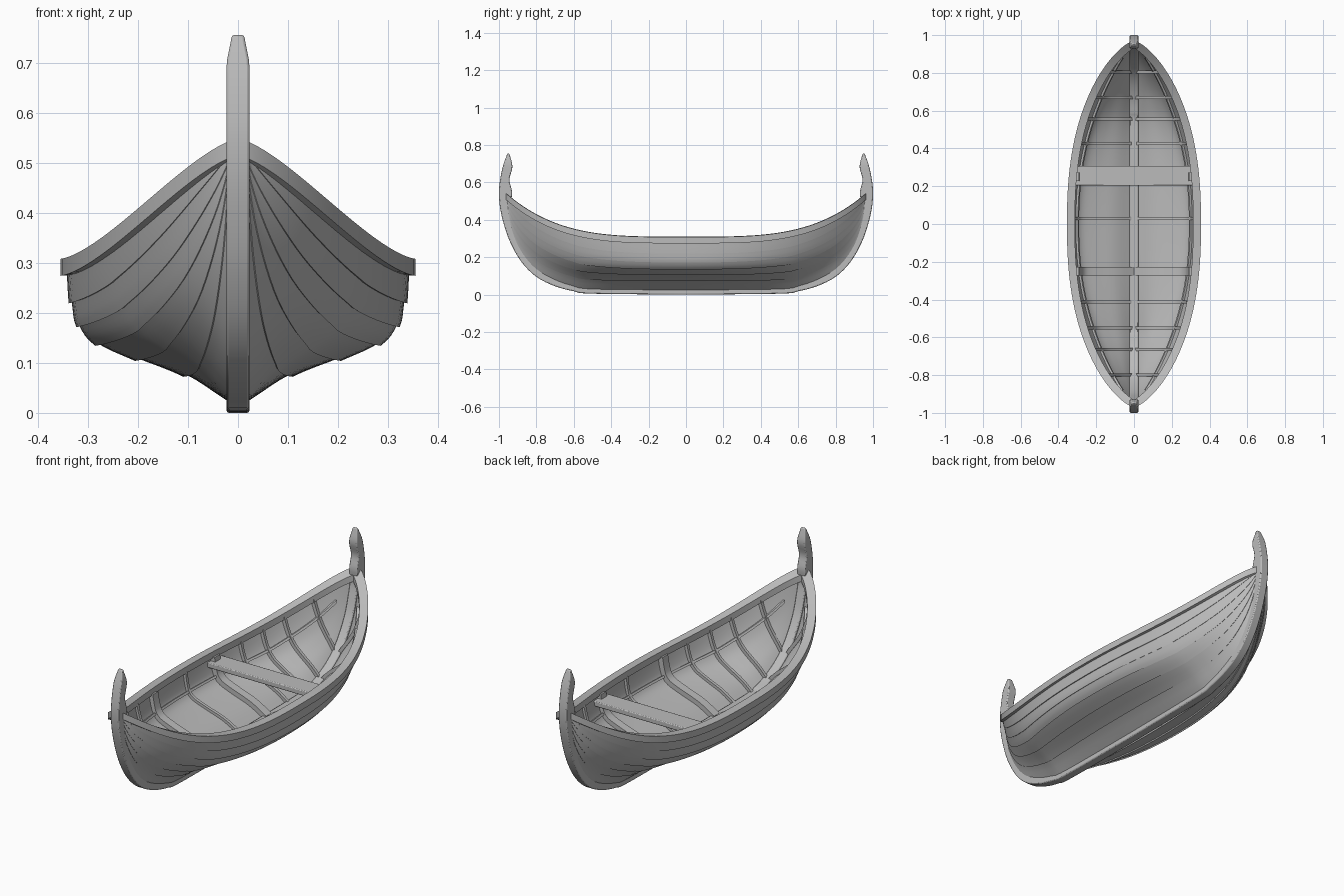
import bpy, bmesh, math
from mathutils import Vector

if "Cube" in bpy.data.objects:
    bpy.data.objects.remove(bpy.data.objects["Cube"])

grey = bpy.data.materials.new("weathered_grey")
grey.diffuse_color = (0.5, 0.5, 0.5, 1)
grey.use_nodes = True
grey.node_tree.nodes["Principled BSDF"].inputs["Base Color"].default_value = grey.diffuse_color


def finish(name, bm, mirror=False, bevel=0.0, angle=35):
    bmesh.ops.recalc_face_normals(bm, faces=bm.faces)
    me = bpy.data.meshes.new(name)
    bm.to_mesh(me)
    bm.free()
    ob = bpy.data.objects.new(name, me)
    bpy.context.collection.objects.link(ob)
    me.materials.append(grey)
    bpy.ops.object.select_all(action='DESELECT')
    ob.select_set(True)
    bpy.context.view_layer.objects.active = ob
    bpy.ops.object.shade_smooth_by_angle(angle=math.radians(angle))
    if mirror:
        ob.modifiers.new("mirror", 'MIRROR')
    if bevel:
        m = ob.modifiers.new("bevel", 'BEVEL')
        m.width, m.segments = bevel, 2
        m.limit_method = 'ANGLE'
    return ob


def sweep(name, rings, **kw):
    """Skin closed rings of points into a capped solid."""
    bm = bmesh.new()
    rows = [[bm.verts.new(p) for p in r] for r in rings]
    for a, b in zip(rows, rows[1:]):
        for i in range(len(a)):
            j = (i + 1) % len(a)
            bm.faces.new((a[i], a[j], b[j], b[i]))
    bm.faces.new(rows[0])
    bm.faces.new(rows[-1])
    return finish(name, bm, **kw)


def spline(pts, n):
    """Catmull-Rom curve through points, n steps per span."""
    p = [Vector(q) for q in pts]
    p = [2 * p[0] - p[1]] + p + [2 * p[-1] - p[-2]]
    out = []
    for i in range(1, len(p) - 2):
        a, b, c, d = p[i - 1:i + 3]
        for k in range(n):
            t = k / n
            out.append(0.5 * (2 * b + (c - a) * t + (2 * a - 5 * b + 4 * c - d) * t * t
                              + (3 * b - a - 3 * c + d) * t ** 3))
    return out + [p[-2]]


# Lines of the boat: plan breadth, sheer height and bottom rise along y
END = 0.97
KEEL = spline([(0, .03), (.5, .033), (.6, .048), (.7, .08), (.8, .135),
               (.87, .21), (.92, .3), (.95, .4), (.97, .53)], 6)


def beam(y):
    return 0.355 * max(0.0, 1 - min(1, abs(y) / END) ** 2.4) ** 0.7


def sheer(y):
    return 0.31 + 0.24 * (abs(y) / END) ** 3.6


def keel_z(y):
    y = abs(y)
    for a, b in zip(KEEL, KEEL[1:]):
        if y <= b.x:
            return a.y + (b.y - a.y) * (y - a.x) / (b.x - a.x)
    return KEEL[-1].y


MID = [(0, 0), (.27, .18), (.57, .30), (.81, .41), (.92, .54), (.965, .71), (1, 1)]
N = 4  # steps per plank


def section(y):
    """Half section of the outer skin: list of (point, outward normal) in x, z."""
    b = (abs(y) / END) ** 2
    w, k = max(beam(y) - .012, .02), keel_z(y)
    h = max(sheer(y) - .012 - k, .01)
    pts = spline([(.018 + (w - .018) * (fx + (i / 6 - fx) * b), k + h * (fz + (i / 6 - fz) * b))
                  for i, (fx, fz) in enumerate(MID)], N)
    out = []
    for i, p in enumerate(pts):
        t = (pts[min(i + 1, len(pts) - 1)] - pts[max(i - 1, 0)]).normalized()
        out.append((p, Vector((t.y, -t.x))))
    return out


def stations(limit, n):
    return [limit * math.sin(math.pi / 2 * (2 * i / n - 1)) for i in range(n + 1)]


# Planked hull: overlapping outer strakes, smooth inner skin
SKIN = 0.014
rings = []
for y in stations(.96, 64):
    sec = section(y)
    lap = .007 * (1 - .7 * (y / END) ** 2)
    ring = []
    for i, (p, nrm) in enumerate(sec):
        f = (i % N) / N
        if f == 0 and i > 0:
            ring.append(p + nrm * .0005)
        if i < len(sec) - 1:
            ring.append(p + nrm * lap * (1 - f))
    ring += [p - nrm * SKIN for p, nrm in reversed(sec)]
    rings.append([(max(q.x, 0), y, q.y) for q in ring])
sweep("planked_hull", rings, mirror=True, angle=40)

# Gunwale rail following the sheer
rings = []
for y in stations(.966, 72):
    slope = (beam(y + .004) - beam(y - .004)) / .008
    xo = beam(y)
    xi = max(0, xo - .042 * math.sqrt(1 + slope * slope))
    z = sheer(y)
    rings.append([(xo, y, z - .002), (xo, y, z - .036), (xi, y, z - .034), (xi, y, z)])
sweep("gunwale", rings, mirror=True)

# Keel and both stem posts as one continuous timber
outer = [(0, 0), (.5, .005), (.6, .018), (.7, .045), (.8, .095), (.88, .175), (.94, .28),
         (.975, .38), (.995, .47), (1, .55), (.993, .62), (.978, .69), (.955, .755)]
inner = [(0, .06), (.5, .063), (.59, .075), (.67, .1), (.76, .15), (.83, .22), (.89, .32),
         (.92, .41), (.935, .48), (.93, .55), (.944, .615), (.928, .685), (.945, .756)]
half = []
for o, i in zip(spline(outer, 4), spline(inner, 4)):
    w = .023 - .011 * max(0, (o.y - .70) / .055)
    half.append((o, i, w))
rings = [[(-w, s * o.x, o.y), (w, s * o.x, o.y), (w, s * i.x, i.y), (-w, s * i.x, i.y)]
         for s, part in ((-1, half[:0:-1]), (1, half)) for o, i, w in part]
sweep("keel_and_stems", rings, bevel=.006)


def rib(name, y, a, depth):
    """Bent frame lying against the inside of the hull."""
    right = [(p - n * (SKIN - .003), n) for p, n in section(y)[:-1]]
    left = [(Vector((-p.x, p.y)), Vector((-n.x, n.y))) for p, n in reversed(right)]
    path = []
    for p, n in left + right:
        q = p - n * (depth + .003)
        path.append([(p.x, y - a, p.y), (p.x, y + a, p.y), (q.x, y + a, q.y), (q.x, y - a, q.y)])
    sweep(name, path)


# Light ribs and two heavy frames
for i, y in enumerate((-.8, -.665, -.55, -.412, .03, .425, .555, .67, .805)):
    rib(f"rib_{i + 1}", y, .008, .014)
rib("heavy_frame_front", -.25, .022, .024)
rib("heavy_frame_back", .25, .022, .024)

# Stringer running along the turn of the bilge
rings = []
for y in stations(.88, 40):
    p, n = section(y)[4 * N]
    t = Vector((-n.y, n.x)) * .006
    a, b = p - n * (SKIN - .003), p - n * (SKIN + .013)
    rings.append([(q.x, y, q.y) for q in (a - t, a + t, b + t, b - t)])
sweep("stringer", rings, mirror=True)

# Thwart seat
sweep("thwart_seat", [[(x, .203, .238), (x, .308, .238), (x, .308, .264), (x, .203, .264)]
                      for x in (-.318, .318)], bevel=.004)
